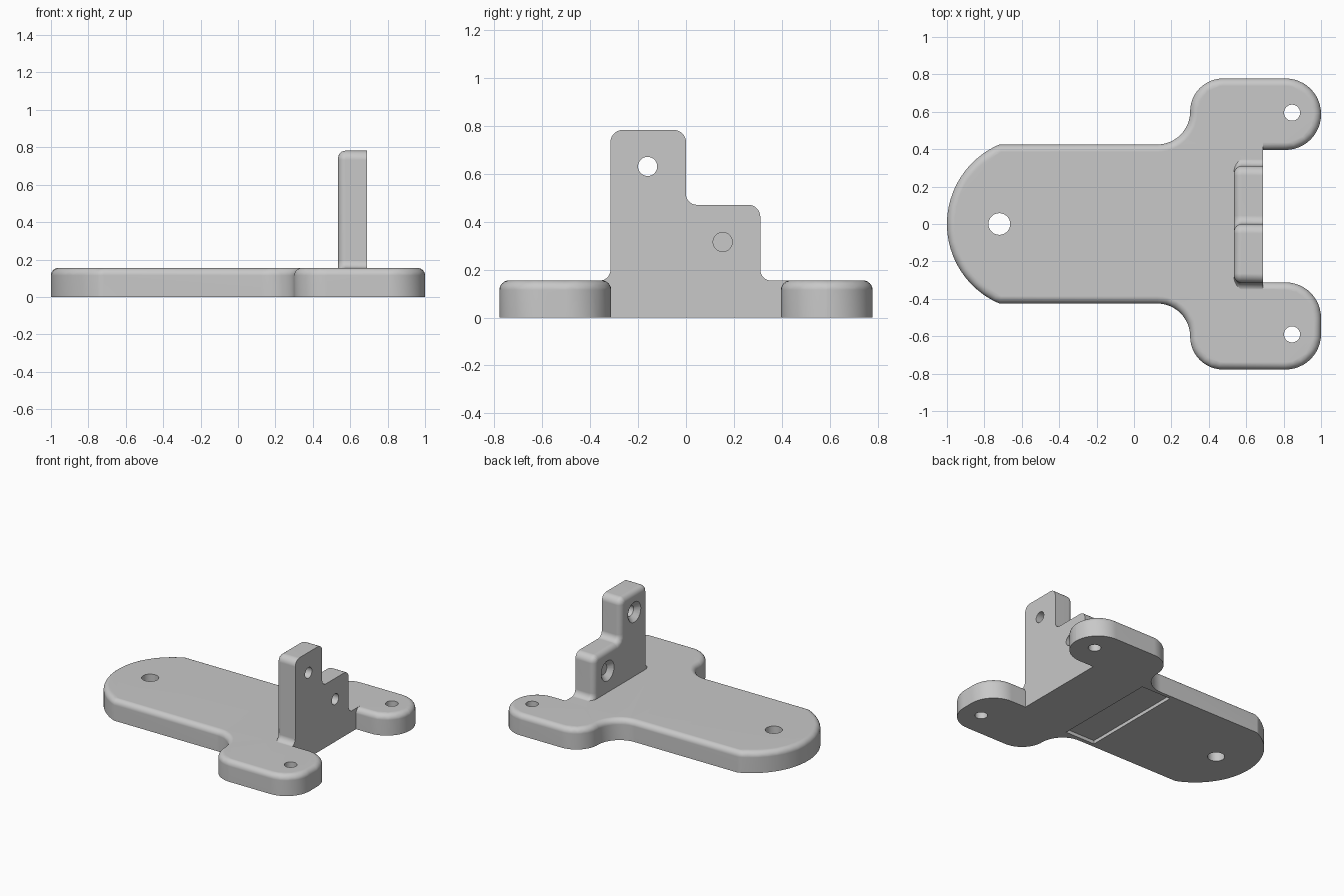
import bpy, bmesh, math
from mathutils import Matrix, Vector

if "Cube" in bpy.data.objects:
    bpy.data.objects.remove(bpy.data.objects["Cube"])

grey = bpy.data.materials.new("plain grey")
grey.use_nodes = True
grey.diffuse_color = (0.58, 0.58, 0.58, 1)
grey.node_tree.nodes["Principled BSDF"].inputs["Base Color"].default_value = (0.58, 0.58, 0.58, 1)

THICK = 0.155   # plate thickness
EDGE = 0.04     # rounded edge radius
BACK = 0.69     # flush face of the upright


def finish(name, bm):
    """Make a closed, outward-facing, triangulated part."""
    bmesh.ops.triangulate(bm, faces=bm.faces[:])
    bmesh.ops.recalc_face_normals(bm, faces=bm.faces[:])
    if bm.calc_volume(signed=True) < 0:
        bmesh.ops.reverse_faces(bm, faces=bm.faces[:])
    mesh = bpy.data.meshes.new(name)
    bm.to_mesh(mesh)
    bm.free()
    mesh.materials.append(grey)
    obj = bpy.data.objects.new(name, mesh)
    bpy.context.collection.objects.link(obj)
    return obj


def rounded(corners, steps=12):
    """Outline from (x, y, radius) right-angled corners."""
    out = []
    for i, (x, y, r) in enumerate(corners):
        p = Vector((x, y))
        if r == 0:
            out.append(p)
            continue
        before = Vector(corners[i - 1][:2])
        after = Vector(corners[(i + 1) % len(corners)][:2])
        a = p + (before - p).normalized() * r
        b = p + (after - p).normalized() * r
        for k in range(steps + 1):
            t = math.pi / 2 * k / steps
            out.append(a + b - p + (p - b) * math.cos(t) + (p - a) * math.sin(t))
    return out


def slab(name, outline, place, depth):
    """Extrude an outline and round the rim of its starting face."""
    bm = bmesh.new()
    near = [bm.verts.new(place(p)) for p in outline]
    far = [bm.verts.new(v.co + Vector(depth)) for v in near]
    cap = bm.faces.new(near)
    bm.faces.new(far[::-1])
    for i in range(len(near)):
        bm.faces.new((near[i], near[i - 1], far[i - 1], far[i]))
    bm.normal_update()
    if bm.calc_volume(signed=True) < 0:
        bmesh.ops.reverse_faces(bm, faces=bm.faces[:])
    bmesh.ops.bevel(bm, geom=list(cap.edges), offset=EDGE, segments=6, profile=0.5,
                    affect='EDGES', clamp_overlap=False)
    return finish(name, bm)


def box(name, low, high):
    bm = bmesh.new()
    bmesh.ops.create_cube(bm, size=1)
    low, high = Vector(low), Vector(high)
    for v in bm.verts:
        v.co = (low + high) / 2 + v.co * (high - low)
    return finish(name, bm)


def drill(name, centre, r1, r2, depth, along_x=False):
    bm = bmesh.new()
    turn = Matrix.Rotation(math.pi / 2 if along_x else 0, 4, 'Y')
    bmesh.ops.create_cone(bm, cap_ends=True, segments=32, radius1=r1, radius2=r2,
                          depth=depth, matrix=Matrix.Translation(centre) @ turn)
    return finish(name, bm)


def combine(target, tool, operation):
    tool.hide_render = True
    mod = target.modifiers.new("combine", 'BOOLEAN')
    mod.operation, mod.solver, mod.object = operation, 'EXACT', tool
    bpy.context.view_layer.objects.active = target
    bpy.ops.object.modifier_apply(modifier=mod.name)
    bpy.data.objects.remove(tool)


# Base plate: two lobes, S-curved shoulders and an arc nose
corners = [(0.55, -0.312, 0), (0.55, 0.396, 0),
           (1, 0.396, 0.19), (1, 0.778, 0.19),
           (0.3, 0.778, 0.176), (0.3, 0.425, 0.176)]
nose_r, nose_x = 0.4625, -0.5375
spread = math.asin(0.425 / nose_r)
for k in range(33):
    a = math.pi - spread + 2 * spread * k / 32
    corners.append((nose_x + nose_r * math.cos(a), nose_r * math.sin(a), 0))
corners += [(0.3, -0.425, 0.176), (0.3, -0.778, 0.176),
            (1, -0.778, 0.19), (1, -0.312, 0.19)]
bracket = slab("mounting_bracket", rounded(corners),
               lambda p: (p.x, p.y, THICK), (0, 0, -THICK))

# Vertical mounting holes
for x, y, r in [(-0.72, 0, 0.058), (0.845, 0.595, 0.043), (0.845, -0.59, 0.043)]:
    combine(bracket, drill("hole", (x, y, 0.08), r, r, 0.4), 'DIFFERENCE')

# Shallow rectangular recess underneath
combine(bracket, box("recess", (0.02, -0.395, -0.1), (0.263, 0.4, 0.025)), 'DIFFERENCE')

# Square-edged web between the lobes
combine(bracket, box("web", (0.45, -0.36, 0), (BACK, 0.44, THICK)), 'UNION')

# Stepped upright with filleted feet and countersunk holes
foot = THICK - 0.001
steps = [(-0.4, 0.05, 0), (0.4, 0.05, 0), (0.4, foot, 0),
         (0.31, foot, 0.045), (0.31, 0.47, 0.05),
         (0, 0.47, 0.045), (0, 0.782, 0.05),
         (-0.315, 0.782, 0.05), (-0.315, foot, 0.045), (-0.4, foot, 0)]
upright = slab("upright", rounded(steps, 8),
               lambda p: (0.535, p.x, p.y), (BACK - 0.535, 0, 0))
for y, z in [(-0.16, 0.63), (0.153, 0.315)]:
    combine(upright, drill("hole", (0.62, y, z), 0.04, 0.04, 0.4, True), 'DIFFERENCE')
    combine(upright, drill("sink", (0.5475, y, z), 0.085, 0.04, 0.045, True), 'DIFFERENCE')
combine(bracket, upright, 'UNION')

# Shading
bpy.ops.object.select_all(action='DESELECT')
bracket.select_set(True)
bpy.context.view_layer.objects.active = bracket
bpy.ops.object.shade_smooth_by_angle(angle=math.radians(30))
weighted = bracket.modifiers.new("even normals", 'WEIGHTED_NORMAL')
weighted.keep_sharp = True
